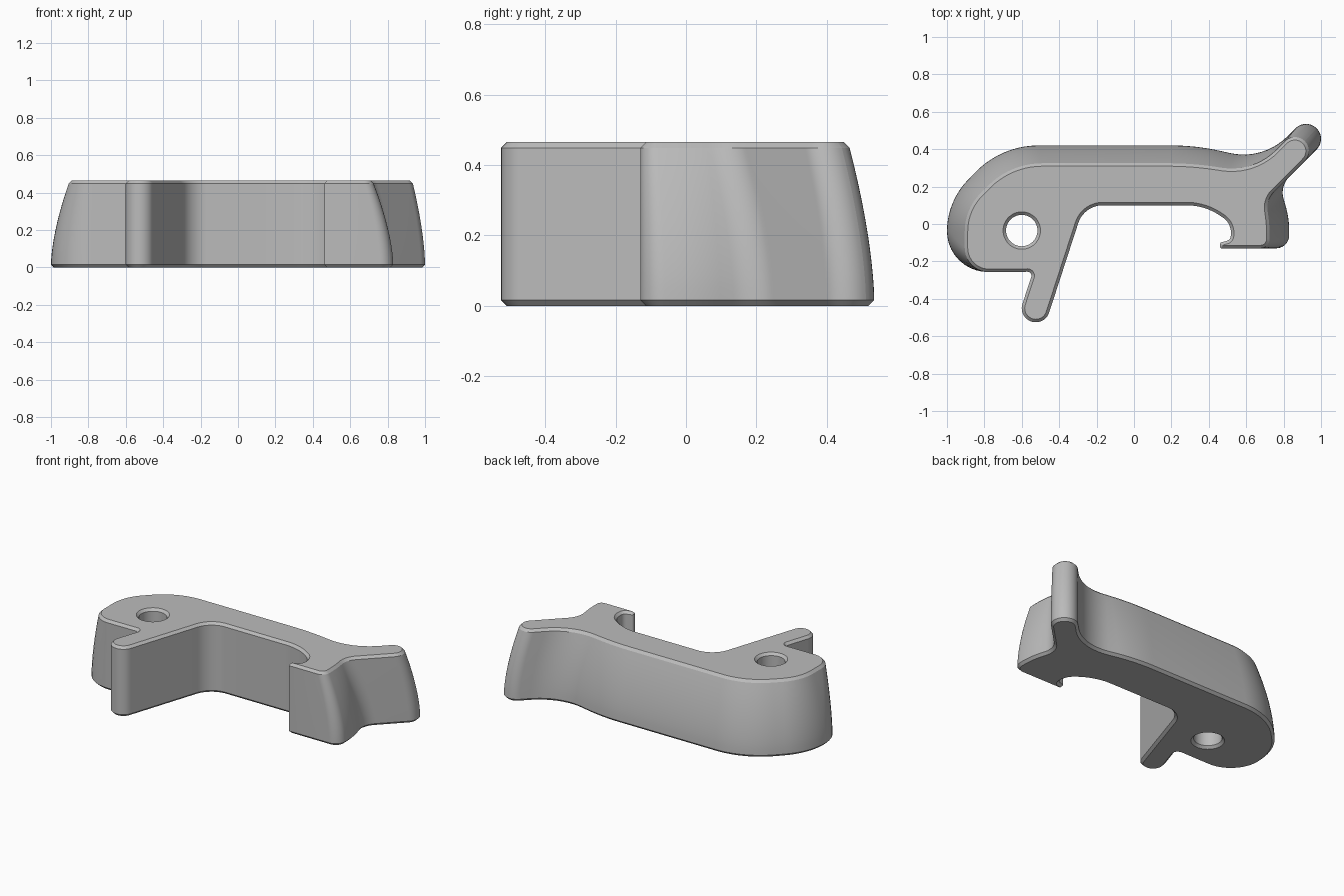
import bpy
import bmesh
import math
from mathutils import Vector

cube = bpy.data.objects.get("Cube")
if cube:
    bpy.data.objects.remove(cube)

HEIGHT, CHAMFER, STEPS, LEVELS = 0.465, 0.016, 10, 12
HOLE_CENTRE, HOLE_RADIUS = Vector((-0.6, -0.035)), 0.084

# Corners (x, y, rounding), counter-clockwise; drafted ones hold base then top
CORNERS = [
    ((-1, -0.258, 0.22), (-0.905, -0.258, 0.13)),   # pivot lobe
    ((-0.54, -0.255, 0.03),),                       # trigger arm
    ((-0.62, -0.498, 0.075),),
    ((-0.477, -0.545, 0.075),),
    ((-0.267, 0.1, 0.1),),                          # inner span
    ((0.38, 0.1, 0.1),),
    ((0.525, 0, 0.06),),                            # hook
    ((0.515, -0.085, 0.02),),
    ((0.46, -0.1, 0.008),),
    ((0.46, -0.13, 0.008),),
    ((0.83, -0.13, 0.07), (0.725, -0.13, 0.05)),
    ((0.83, 0.03, 0.07), (0.725, 0, 0.06)),
    ((0.78, 0.202, 0.07), (0.705, 0.129, 0.06)),
    ((1.033, 0.455, 0.08), (0.966, 0.39, 0.075)),   # thumb arm
    ((0.92, 0.568, 0.08), (0.86, 0.496, 0.075)),
    ((0.69, 0.34, 0.18), (0.64, 0.275, 0.17)),
    ((0.33, 0.42, 0.13), (0.31, 0.325, 0.13)),      # back
    ((-0.71, 0.42, 0.2), (-0.66, 0.325, 0.17)),
    ((-1, 0.12, 0.16), (-0.905, 0.08, 0.12)),
]


def outline(which, inset):
    """Inset the polygon of corners and round each corner with an arc."""
    rows = [c[which] if len(c) > 1 else c[0] for c in CORNERS]
    corners = [Vector(r[:2]) for r in rows]
    count = len(rows)
    points = []
    for i, corner in enumerate(corners):
        d_in = (corner - corners[i - 1]).normalized()
        d_out = (corners[(i + 1) % count] - corner).normalized()
        turn = math.atan2(d_in.x * d_out.y - d_in.y * d_out.x, d_in.dot(d_out))
        tangent = math.tan(turn / 2)
        inward = Vector((-d_in.y, d_in.x))
        corner = corner + inset * (inward - d_in * tangent)
        cut = max(rows[i][2] - inset * tangent, 0.001)
        start, end = corner - d_in * cut, corner + d_out * cut
        weight = math.cos(turn / 2)
        for k in range(STEPS + 1):
            t = k / STEPS
            a, b, c = (1 - t) ** 2, 2 * weight * t * (1 - t), t * t
            points.append((start * a + corner * b + end * c) / (a + b + c))
    return points


def ring(bm, points, z):
    return [bm.verts.new((p.x, p.y, z)) for p in points]


def loft(bm, rings, flip=False):
    for low, high in zip(rings, rings[1:]):
        for i in range(len(low)):
            j = (i + 1) % len(low)
            quad = (low[i], low[j], high[j], high[i])
            bm.faces.new(quad[::-1] if flip else quad)


def circle(radius):
    angles = [math.tau * i / 48 for i in range(48)]
    return [HOLE_CENTRE + radius * Vector((math.cos(a), math.sin(a))) for a in angles]


def loop_edges(loop):
    return [e for e in (
        bm.edges.get((loop[i - 1], loop[i])) for i in range(len(loop))) if e]


bm = bmesh.new()

# Outer wall: chamfered top and bottom, outer side leaning inwards in a curve
base, top = outline(0, 0), outline(1, 0)
walls = [ring(bm, outline(0, CHAMFER), 0)]
for level in range(LEVELS + 1):
    t = level / LEVELS
    lean = t ** 1.6
    z = CHAMFER + t * (HEIGHT - 2 * CHAMFER)
    walls.append(ring(bm, [p.lerp(q, lean) for p, q in zip(base, top)], z))
walls.append(ring(bm, outline(1, CHAMFER), HEIGHT))
loft(bm, walls)

# Pivot hole with chamfered rims
wide = HOLE_RADIUS + CHAMFER
bore = [ring(bm, circle(r), z) for r, z in (
    (wide, 0), (HOLE_RADIUS, CHAMFER),
    (HOLE_RADIUS, HEIGHT - CHAMFER), (wide, HEIGHT))]
loft(bm, bore, flip=True)

# Flat caps around the hole
for side, normal in ((0, -1), (-1, 1)):
    edges = loop_edges(walls[side]) + loop_edges(bore[side])
    bmesh.ops.triangle_fill(bm, edges=edges, use_beauty=True,
                            normal=(0, 0, normal))
bmesh.ops.recalc_face_normals(bm, faces=bm.faces[:])

mesh = bpy.data.meshes.new("lever_body")
bm.to_mesh(mesh)
bm.free()
lever = bpy.data.objects.new("lever_body", mesh)
bpy.context.collection.objects.link(lever)

# Plain grey finish
grey = bpy.data.materials.new("plain_grey")
grey.use_nodes = True
colour = (0.5, 0.5, 0.5, 1)
grey.diffuse_color = colour
grey.node_tree.nodes["Principled BSDF"].inputs["Base Color"].default_value = colour
mesh.materials.append(grey)

bpy.ops.object.select_all(action="DESELECT")
lever.select_set(True)
bpy.context.view_layer.objects.active = lever
bpy.ops.object.shade_smooth_by_angle(angle=math.radians(20))
